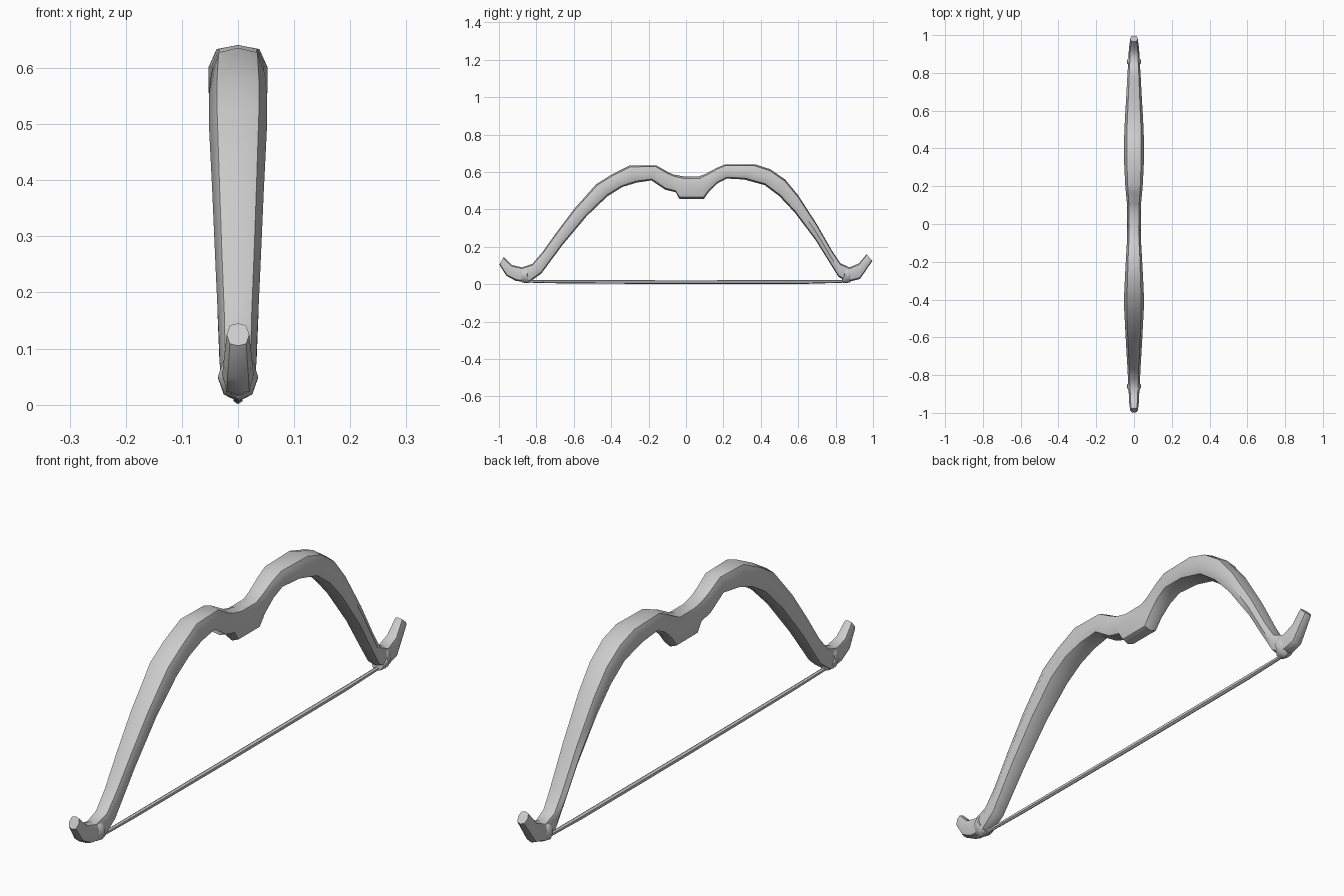
import bpy, bmesh, math
from mathutils import Vector

grey = bpy.data.materials.new("plain grey")
grey.diffuse_color = (0.6, 0.6, 0.6, 1)


def loft(name, rings, angle=50):
    """Skin a list of equal-sized point rings and cap both ends."""
    bm = bmesh.new()
    loops = [[bm.verts.new(p) for p in ring] for ring in rings]
    n = len(loops[0])
    for a, b in zip(loops, loops[1:]):
        for i in range(n):
            j = (i + 1) % n
            bm.faces.new((a[i], a[j], b[j], b[i]))
    bm.faces.new(loops[0])
    bm.faces.new(loops[-1])
    bmesh.ops.recalc_face_normals(bm, faces=bm.faces)
    mesh = bpy.data.meshes.new(name)
    bm.to_mesh(mesh)
    bm.free()
    mesh.materials.append(grey)
    ob = bpy.data.objects.new(name, mesh)
    bpy.context.collection.objects.link(ob)
    bpy.ops.object.select_all(action='DESELECT')
    ob.select_set(True)
    bpy.context.view_layer.objects.active = ob
    bpy.ops.object.shade_smooth_by_angle(angle=math.radians(angle))
    return ob


# Bow stave: outer edge (y, z), inner edge (y, z), half width
stations = [
    (-.975, .145, -.998, .105, .020),
    (-.930, .102, -.960, .045, .026),
    (-.875, .090, -.910, .018, .028),
    (-.820, .110, -.840, .010, .032),
    (-.765, .175, -.775, .055, .034),
    (-.690, .280, -.660, .210, .040),
    (-.600, .400, -.530, .365, .046),
    (-.480, .535, -.420, .470, .052),
    (-.400, .585, -.340, .520, .052),
    (-.300, .636, -.265, .543, .048),
    (-.160, .636, -.185, .555, .042),
    (-.100, .602, -.110, .505, .038),
    (-.070, .587, -.055, .492, .036),
    (-.015, .577, -.035, .455, .036),
    (.070, .577, .095, .455, .037),
    (.105, .590, .125, .497, .038),
    (.165, .622, .170, .540, .043),
    (.210, .641, .220, .565, .047),
    (.370, .641, .310, .560, .053),
    (.450, .615, .420, .530, .053),
    (.530, .560, .500, .470, .050),
    (.600, .475, .580, .385, .046),
    (.700, .320, .690, .240, .040),
    (.780, .180, .765, .120, .036),
    (.825, .112, .815, .040, .033),
    (.875, .090, .865, .012, .030),
    (.925, .112, .930, .028, .027),
    (.965, .160, .997, .125, .020),
]
section = [(0, 1), (.72, .82), (1, 0), (.72, -.82),
           (0, -1), (-.72, -.82), (-1, 0), (-.72, .82)]
rings = []
for oy, oz, iy, iz, w in stations:
    outer, inner = Vector((0, oy, oz)), Vector((0, iy, iz))
    mid, half = (outer + inner) / 2, (outer - inner) / 2
    rings.append([mid + half * v + Vector((w * u, 0, 0)) for u, v in section])
loft("bow_stave", rings)


def tube_ring(y, z, rx, rz, n=6):
    return [(rx * math.sin(math.tau * i / n), y, z + rz * math.cos(math.tau * i / n))
            for i in range(n)]


# Bowstring, sagging very slightly in the middle
loft("bowstring", [tube_ring(-.87, .016, .007, .007), tube_ring(-.64, .013, .008, .009),
                   tube_ring(0, .011, .009, .010), tube_ring(.64, .012, .009, .010),
                   tube_ring(.87, .016, .007, .007)])

# String loops wrapped around the nocks
for side, name in ((-1, "front_string_loop"), (1, "back_string_loop")):
    loft(name, [tube_ring(side * y, z, rx, rz, 8) for y, z, rx, rz in
                ((.835, .018, .018, .009), (.850, .048, .036, .042),
                 (.868, .050, .036, .042), (.880, .050, .028, .038))])
